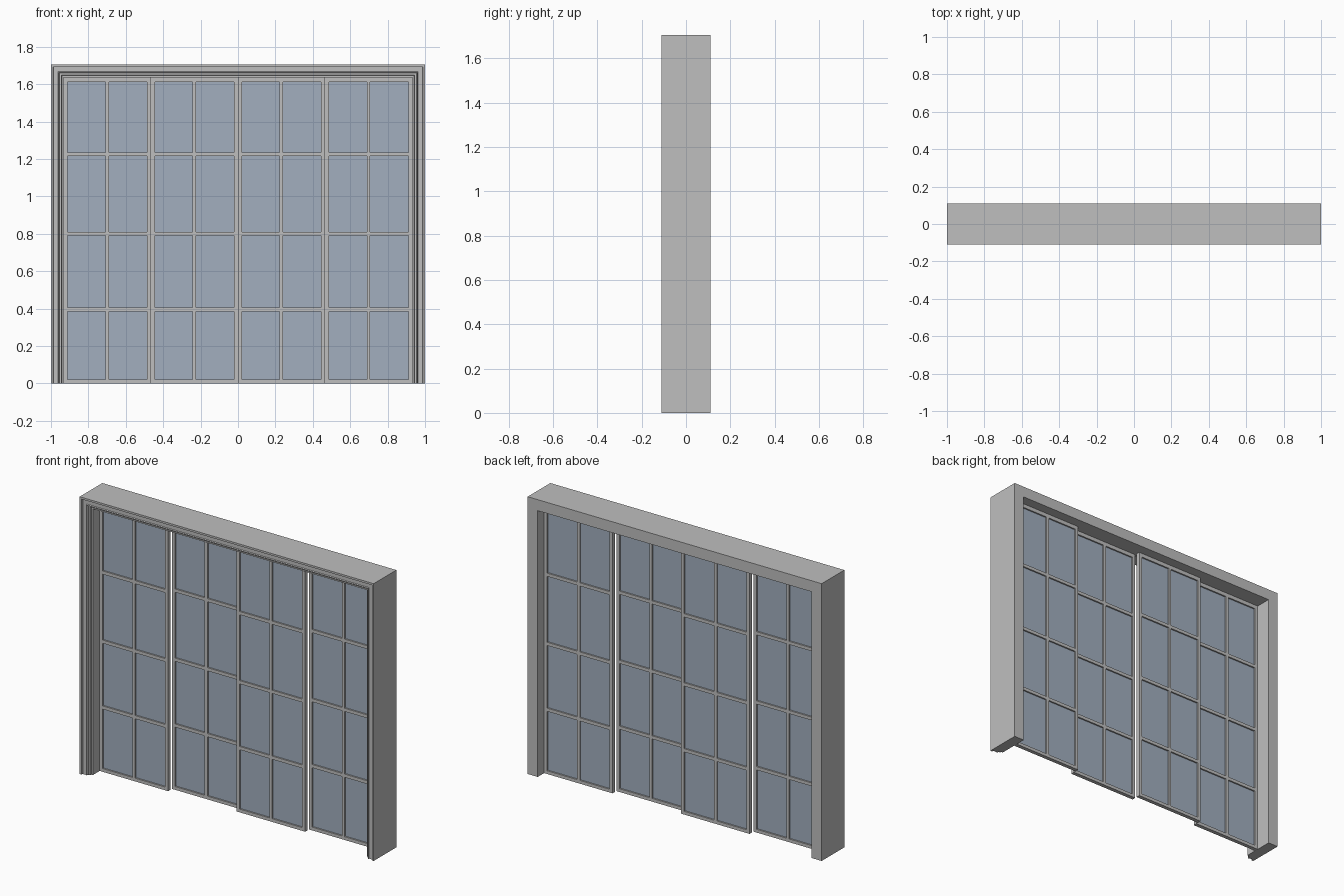
import bpy, bmesh

cube = bpy.data.objects.get("Cube")
if cube:
    bpy.data.objects.remove(cube, do_unlink=True)


def make_material(name, color):
    mat = bpy.data.materials.new(name)
    mat.use_nodes = True
    mat.diffuse_color = color
    mat.node_tree.nodes["Principled BSDF"].inputs["Base Color"].default_value = color
    return mat


GREY = make_material("grey paint", (0.52, 0.52, 0.52, 1))
GLASS = make_material("blue glass", (0.36, 0.43, 0.52, 1))


def finish(name, bm, mat):
    bmesh.ops.recalc_face_normals(bm, faces=bm.faces)
    mesh = bpy.data.meshes.new(name)
    bm.to_mesh(mesh)
    bm.free()
    mesh.materials.append(mat)
    obj = bpy.data.objects.new(name, mesh)
    bpy.context.collection.objects.link(obj)
    return obj


HEIGHT = 1.705
REVEAL = 0.068      # width of the frame around the opening

# Surrounding frame: a stepped moulding profile swept up, across and down.
# Each point is (distance in from the outer edge, depth).
profile = [(0, 0.11), (0, -0.11), (0.012, -0.11), (0.014, -0.1),
           (0.038, -0.1), (0.042, -0.106), (0.046, -0.09), (0.056, -0.09),
           (0.058, -0.08), (REVEAL, -0.08), (REVEAL, 0.11)]


def frame_ring(bm, side, top):
    return [bm.verts.new((side * (1 - d), y, HEIGHT - d if top else 0))
            for d, y in profile]


bm = bmesh.new()
rings = [frame_ring(bm, s, t) for s, t in ((-1, 0), (-1, 1), (1, 1), (1, 0))]
n = len(profile)
for a, b in zip(rings, rings[1:]):
    for i in range(n):
        j = (i + 1) % n
        bm.faces.new((a[i], a[j], b[j], b[i]))
for end in (rings[0], rings[-1]):
    bm.faces.new(end)
finish("door_frame", bm, GREY)

# Sliding panels: a lattice of stiles and rails, with a glass sheet inside
WIDTH = (1 - REVEAL) / 2
THICK = 0.024
columns = [0, 0.021, 0.223, 0.241, WIDTH - 0.021, WIDTH]
rows = [0, 0.02, 0.385, 0.405, 0.79, 0.81, 1.215, 1.235, 1.613, HEIGHT - REVEAL]


def lattice(name, x0, y):
    bm = bmesh.new()
    grid = [[bm.verts.new((x0 + x, y, z)) for x in columns] for z in rows]
    for r in range(len(rows) - 1):
        for c in range(len(columns) - 1):
            if r % 2 and c % 2:
                continue        # pane opening
            bm.faces.new((grid[r][c], grid[r][c + 1],
                          grid[r + 1][c + 1], grid[r + 1][c]))
    obj = finish(name, bm, GREY)
    solid = obj.modifiers.new("thickness", "SOLIDIFY")
    solid.thickness = THICK
    solid.offset = 0


def glass_sheet(name, x0, y):
    bm = bmesh.new()
    bmesh.ops.create_cube(bm, size=1)
    for v in bm.verts:
        v.co.x = x0 + WIDTH / 2 + v.co.x * (WIDTH - 0.02)
        v.co.y = y + v.co.y * 0.006
        v.co.z = rows[-1] / 2 + v.co.z * (rows[-1] - 0.02)
    finish(name, bm, GLASS)


# Panels alternate between the front and the rear track
for i, place in enumerate(("far_right", "right", "left", "far_left")):
    x0 = (i - 2) * WIDTH
    y = 0.036 if i % 2 else -0.001
    lattice(place + "_panel", x0, y)
    glass_sheet(place + "_glass", x0, y)
